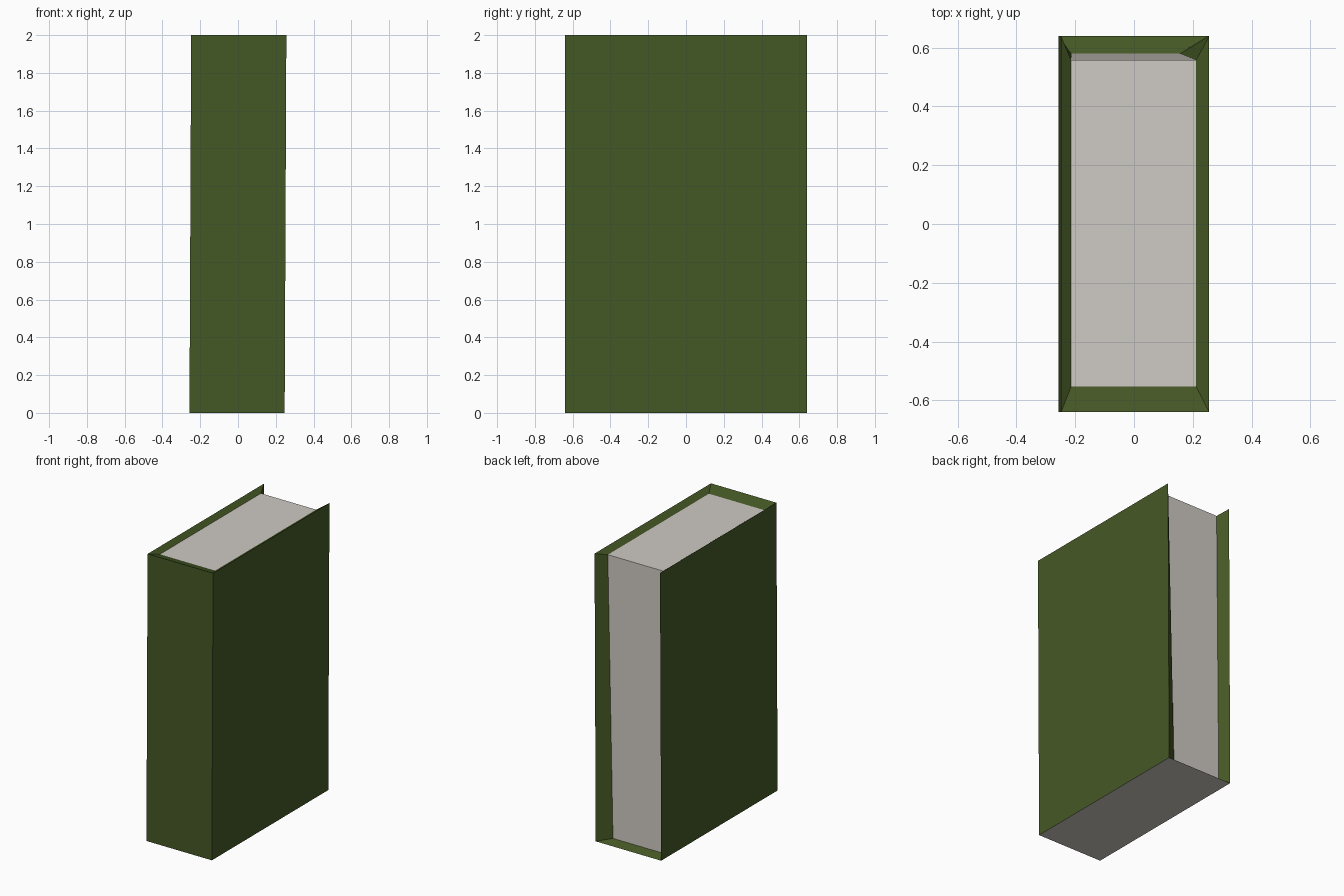
import bpy, bmesh

if "Cube" in bpy.data.objects:
    bpy.data.objects.remove(bpy.data.objects["Cube"])


def material(name, rgb):
    m = bpy.data.materials.new(name)
    m.diffuse_color = (*rgb, 1)
    m.use_nodes = True
    m.node_tree.nodes["Principled BSDF"].inputs["Base Color"].default_value = m.diffuse_color
    return m


GREEN, PAPER = 0, 1
bm = bmesh.new()

# outer corners of the cover, leaning very slightly to the right
o = {}
for z, shift, h in ((0, -0.005, "b"), (2, 0.004, "t")):
    for x, sx in ((-0.252, "l"), (0.252, "r")):
        for y, sy in ((-0.64, "f"), (0.64, "k")):
            o[sx + sy + h] = bm.verts.new((x + shift, y, z))

# corners of the recessed page block
p = {k: bm.verts.new(c) for k, c in {
    "lft": (-0.214, -0.553, 1.973), "rft": (0.211, -0.553, 1.973),
    "lkt": (-0.214, 0.558, 1.973), "rkt": (0.211, 0.558, 1.973),
    "lkb": (-0.213, 0.58, 0.022), "rkb": (0.156, 0.58, 0.022)}.items()}


def face(verts, mat):
    bm.faces.new(verts).material_index = mat


# cover boards and spine, then the paper-coloured underside
for keys in (("lfb", "rfb", "rft", "lft"), ("rfb", "rkb", "rkt", "rft"),
             ("lkb", "lfb", "lft", "lkt")):
    face([o[k] for k in keys], GREEN)
face([o[k] for k in ("lfb", "lkb", "rkb", "rfb")], PAPER)

# sloping rim around the recess, open along the top back edge
ring = ["lkt", "lft", "rft", "rkt", "rkb", "lkb"]
for a, b in zip(ring, ring[1:] + ring[:1]):
    face([o[a], p[a], p[b], o[b]], GREEN)

# top and fore edge of the pages
face([p[k] for k in ("lft", "rft", "rkt", "lkt")], PAPER)
face([p[k] for k in ("lkt", "rkt", "rkb", "lkb")], PAPER)

bmesh.ops.recalc_face_normals(bm, faces=bm.faces)
me = bpy.data.meshes.new("book")
bm.to_mesh(me)
bm.free()
me.materials.append(material("green cover", (0.060, 0.098, 0.0185)))
me.materials.append(material("paper", (0.62, 0.59, 0.55)))
bpy.context.collection.objects.link(bpy.data.objects.new("book", me))
